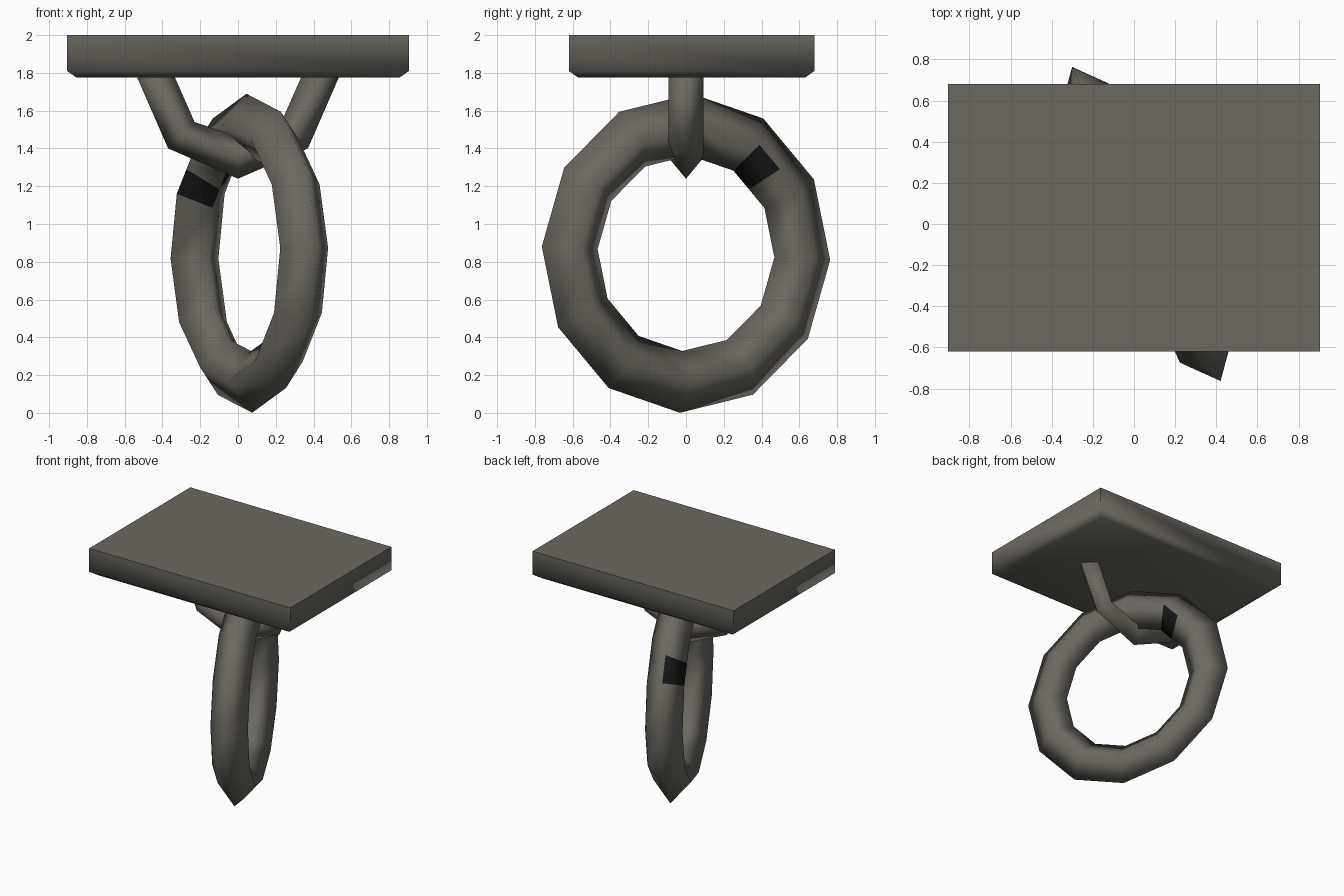
import bpy, bmesh, math
from mathutils import Vector

if "Cube" in bpy.data.objects:
    bpy.data.objects.remove(bpy.data.objects["Cube"])


def material(name, rgb):
    m = bpy.data.materials.new(name)
    m.diffuse_color = (*rgb, 1)
    m.use_nodes = True
    m.node_tree.nodes["Principled BSDF"].inputs["Base Color"].default_value = m.diffuse_color
    return m


iron = material("grey iron", (0.150, 0.140, 0.115))
dark = material("dark patch", (0.008, 0.008, 0.008))


def finish(bm, name, angle=180):
    bmesh.ops.recalc_face_normals(bm, faces=bm.faces)
    me = bpy.data.meshes.new(name)
    bm.to_mesh(me)
    bm.free()
    ob = bpy.data.objects.new(name, me)
    bpy.context.collection.objects.link(ob)
    me.materials.append(iron)
    me.materials.append(dark)
    bpy.ops.object.select_all(action='DESELECT')
    ob.select_set(True)
    bpy.context.view_layer.objects.active = ob
    bpy.ops.object.shade_smooth_by_angle(angle=math.radians(angle))
    return ob


def sweep(name, sections, closed, patches=()):
    """Skin four-sided sections; patches lists dark (segment, side) pairs."""
    bm = bmesh.new()
    rows = [[bm.verts.new(p) for p in s] for s in sections]
    n = len(rows)
    for i in range(n if closed else n - 1):
        a, b = rows[i], rows[(i + 1) % n]
        for k in range(4):
            j = (k + 1) % 4
            f = bm.faces.new((a[k], a[j], b[j], b[k]))
            f.material_index = 1 if (i, k) in patches else 0
    if not closed:
        bm.faces.new(rows[0])
        bm.faces.new(rows[-1])
    return finish(bm, name)


# ceiling plate with chamfered lower rim
bm = bmesh.new()
loops = []
for z, inset in ((2.0, 0), (1.81, 0), (1.775, 0.05)):
    x, y0, y1 = 0.905 - inset, -0.62 + inset, 0.68 - inset
    loops.append([bm.verts.new(p) for p in
                  ((-x, y0, z), (x, y0, z), (x, y1, z), (-x, y1, z))])
for a, b in zip(loops, loops[1:]):
    for k in range(4):
        j = (k + 1) % 4
        bm.faces.new((a[k], a[j], b[j], b[k]))
bm.faces.new(loops[0])
bm.faces.new(loops[-1])
finish(bm, "mounting_plate", 70)

# hanging bracket: outer and inner profile points of the bent bar
profile = [((-0.54, 1.79), (-0.34, 1.79)), ((-0.37, 1.40), (-0.23, 1.54)),
           ((0, 1.24), (0, 1.46)),
           ((0.37, 1.40), (0.23, 1.54)), ((0.54, 1.79), (0.34, 1.79))]
sections = []
for (ox, oz), (ix, iz) in profile:
    mx, mz = (ox + ix) / 2, (oz + iz) / 2
    sections.append([(ox, 0, oz), (mx, 0.092, mz), (ix, 0, iz), (mx, -0.092, mz)])
sweep("hanging_bracket", sections, False)

# big ring: twelve segments, diamond section, turned about z
turn = math.radians(25.3)
along = Vector((-math.sin(turn), math.cos(turn), 0))
axis = Vector((math.cos(turn), math.sin(turn), 0))
centre = Vector((0.06, 0, 0.845))
sections = []
for i in range(12):
    t = math.radians(2.4 + 30 * i)
    d = along * math.sin(t) + Vector((0, 0, math.cos(t)))
    sections.append([centre + d * r + axis * w for r, w in
                     ((0.845, 0), (0.68, 0.14), (0.518, 0), (0.68, -0.14))])
# split one segment to carry the dark patch
sections.insert(2, [(p + q) / 2 for p, q in zip(sections[1], sections[2])])
sweep("big_ring", sections, True, {(1, 1), (2, 2), (2, 3)})
